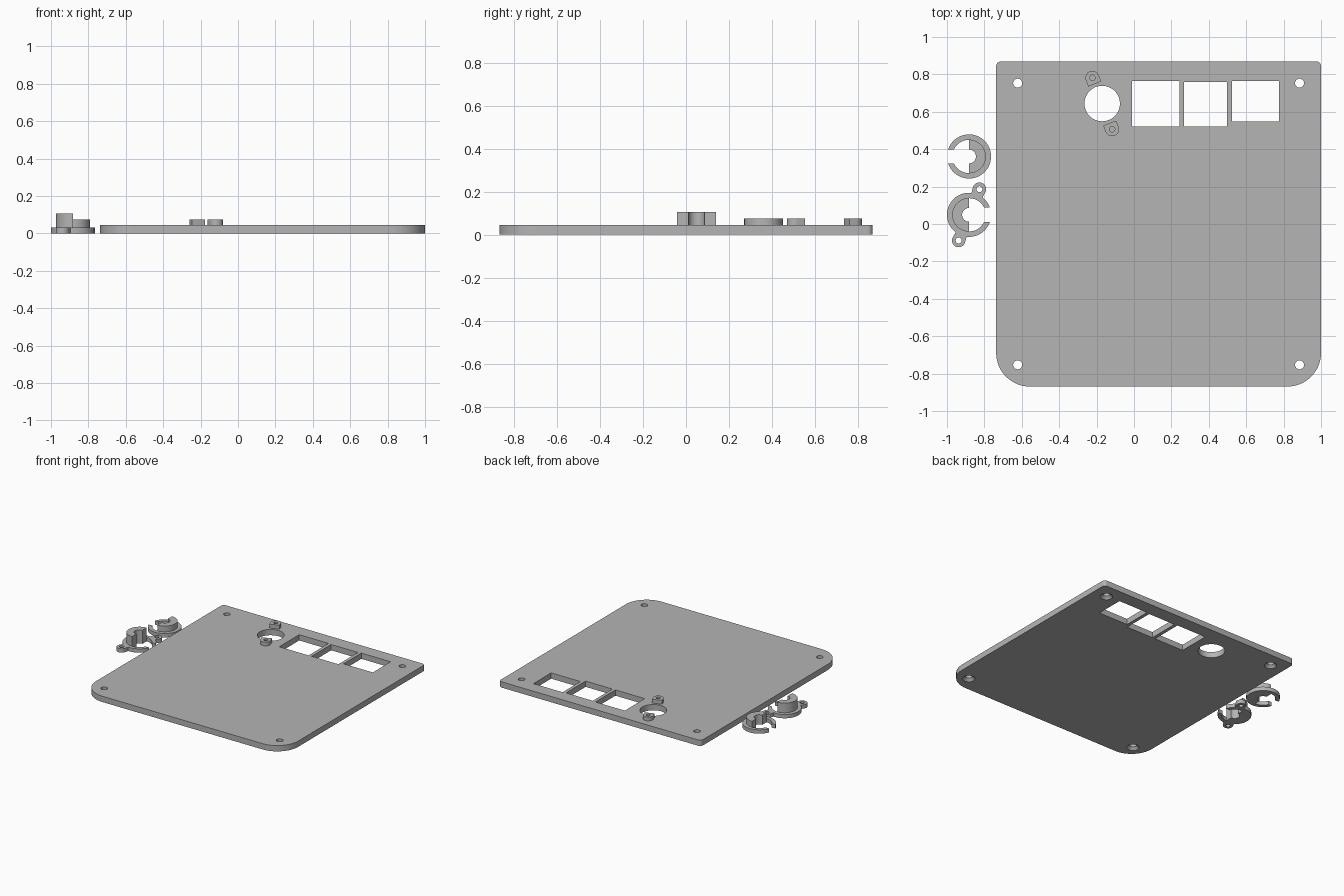
import bpy, bmesh, math
from math import pi, sin, cos, asin, radians

if "Cube" in bpy.data.objects:
    bpy.data.objects.remove(bpy.data.objects["Cube"])

grey = bpy.data.materials.new("grey plastic")
grey.diffuse_color = (0.46, 0.46, 0.46, 1)
grey.use_nodes = True
grey.node_tree.nodes["Principled BSDF"].inputs["Base Color"].default_value = grey.diffuse_color


def arc(cx, cy, r, a0, a1, n=32):
    return [(cx + r * cos(a0 + (a1 - a0) * i / n), cy + r * sin(a0 + (a1 - a0) * i / n))
            for i in range(n + 1)]


def prism(name, outline, z0, z1):
    """Extrude a flat outline from z0 up to z1."""
    bm = bmesh.new()
    face = bm.faces.new([bm.verts.new((x, y, z0)) for x, y in outline])
    up = bmesh.ops.extrude_face_region(bm, geom=[face])["geom"]
    bmesh.ops.translate(bm, vec=(0, 0, z1 - z0),
                        verts=[v for v in up if isinstance(v, bmesh.types.BMVert)])
    bmesh.ops.recalc_face_normals(bm, faces=bm.faces)
    me = bpy.data.meshes.new(name)
    bm.to_mesh(me)
    bm.free()
    me.materials.append(grey)
    ob = bpy.data.objects.new(name, me)
    bpy.context.collection.objects.link(ob)
    return ob


def cylinder(x, y, r, z0, z1, r_top=None):
    bpy.ops.mesh.primitive_cone_add(vertices=32, radius1=r, radius2=r if r_top is None else r_top,
                                    depth=z1 - z0, location=(x, y, (z0 + z1) / 2))
    return bpy.context.object


def combine(ob, others, op="DIFFERENCE"):
    """Apply a boolean with each helper, then remove the helper."""
    bpy.context.view_layer.objects.active = ob
    for o in others:
        m = ob.modifiers.new("bool", "BOOLEAN")
        m.operation, m.solver, m.object = op, "EXACT", o
        bpy.ops.object.modifier_apply(modifier=m.name)
        bpy.data.objects.remove(o)


def tab_outline(cx, cy, ang, r_in, r_hole, r, neck):
    """Round-ended tab pointing outwards from (cx, cy) at the given angle."""
    pts = [(r_in, -neck)] + arc(r_hole, 0, r, -pi / 2, pi / 2, 20) + [(r_in, neck)]
    return [(cx + x * cos(ang) - y * sin(ang), cy + x * sin(ang) + y * cos(ang)) for x, y in pts]


# plate with two large and two small rounded corners
T, L, R, H = 0.045, -0.737, 1.0, 0.869
BIG, SMALL = 0.18, 0.025
plate = prism("plate",
              arc(R - SMALL, H - SMALL, SMALL, 0, pi / 2, 6)
              + arc(L + SMALL, H - SMALL, SMALL, pi / 2, pi, 6)
              + arc(L + BIG, -H + BIG, BIG, pi, 1.5 * pi, 16)
              + arc(R - BIG, -H + BIG, BIG, 1.5 * pi, 2 * pi, 16), 0, T)

# rectangular windows and the round opening
OX, OY = -0.17, 0.644
cuts = [cylinder(OX, OY, 0.095, -0.1, 0.2)]
for x0, x1, y0, y1 in [(-0.01, 0.242, 0.52, 0.765), (0.268, 0.498, 0.52, 0.76),
                       (0.524, 0.775, 0.547, 0.765)]:
    cuts.append(prism("cut", [(x0, y0), (x1, y0), (x1, y1), (x0, y1)], -0.1, 0.2))

# screw holes, countersunk underneath
for x in (-0.622, 0.885):
    for y in (-0.753, 0.753):
        cuts.append(cylinder(x, y, 0.024, -0.1, 0.2))
        cuts.append(cylinder(x, y, 0.048, -0.004, 0.022, 0.022))
combine(plate, cuts)
parts = [plate]

# two screw bosses beside the round opening
for name, deg in (("boss_back", 111), ("boss_front", 291)):
    a = radians(deg)
    boss = prism(name, tab_outline(OX, OY, a, 0.112, 0.147, 0.037, 0.037), T - 0.002, 0.075)
    combine(boss, [cylinder(OX + 0.147 * cos(a), OY + 0.147 * sin(a), 0.015, T - 0.001, 0.2)])
    parts.append(boss)


def clamp(name, cx, cy, facing, height, ears=()):
    """Slotted flat ring with a taller half collar; the slot opens towards facing."""
    ro, ri, gap = 0.118, 0.089, 0.038
    ao, ai = asin(gap / ro), asin(gap / ri)
    ring = prism(name + "_ring",
                 arc(cx, cy, ro, facing + ao, facing + 2 * pi - ao, 48)
                 + arc(cx, cy, ri, facing + 2 * pi - ai, facing + ai, 48), 0, 0.03)
    # half collar opposite the slot
    collar = prism(name + "_collar",
                   arc(cx, cy, 0.09, facing + pi / 2, facing + 1.5 * pi, 32)
                   + arc(cx, cy, 0.037, facing + 1.5 * pi, facing + pi / 2, 20), 0, height)
    combine(ring, [collar], "UNION")
    # screw ears
    for deg in ears:
        a = radians(deg)
        combine(ring, [prism("ear", tab_outline(cx, cy, a, 0.1, 0.148, 0.036, 0.03), 0, 0.03)],
                "UNION")
        combine(ring, [cylinder(cx + 0.148 * cos(a), cy + 0.148 * sin(a), 0.016, -0.1, 0.2)])
    ring.name = name
    parts.append(ring)


clamp("back_clamp", -0.882, 0.361, pi, 0.075)
clamp("front_clamp", -0.882, 0.049, 0, 0.105, (68, 248))

# smooth the curved walls, keep edges sharp
for ob in parts:
    bpy.ops.object.select_all(action="DESELECT")
    ob.select_set(True)
    bpy.context.view_layer.objects.active = ob
    ob.data.materials.clear()
    ob.data.materials.append(grey)
    for p in ob.data.polygons:
        p.material_index = 0
    bpy.ops.object.shade_smooth_by_angle(angle=radians(30))
